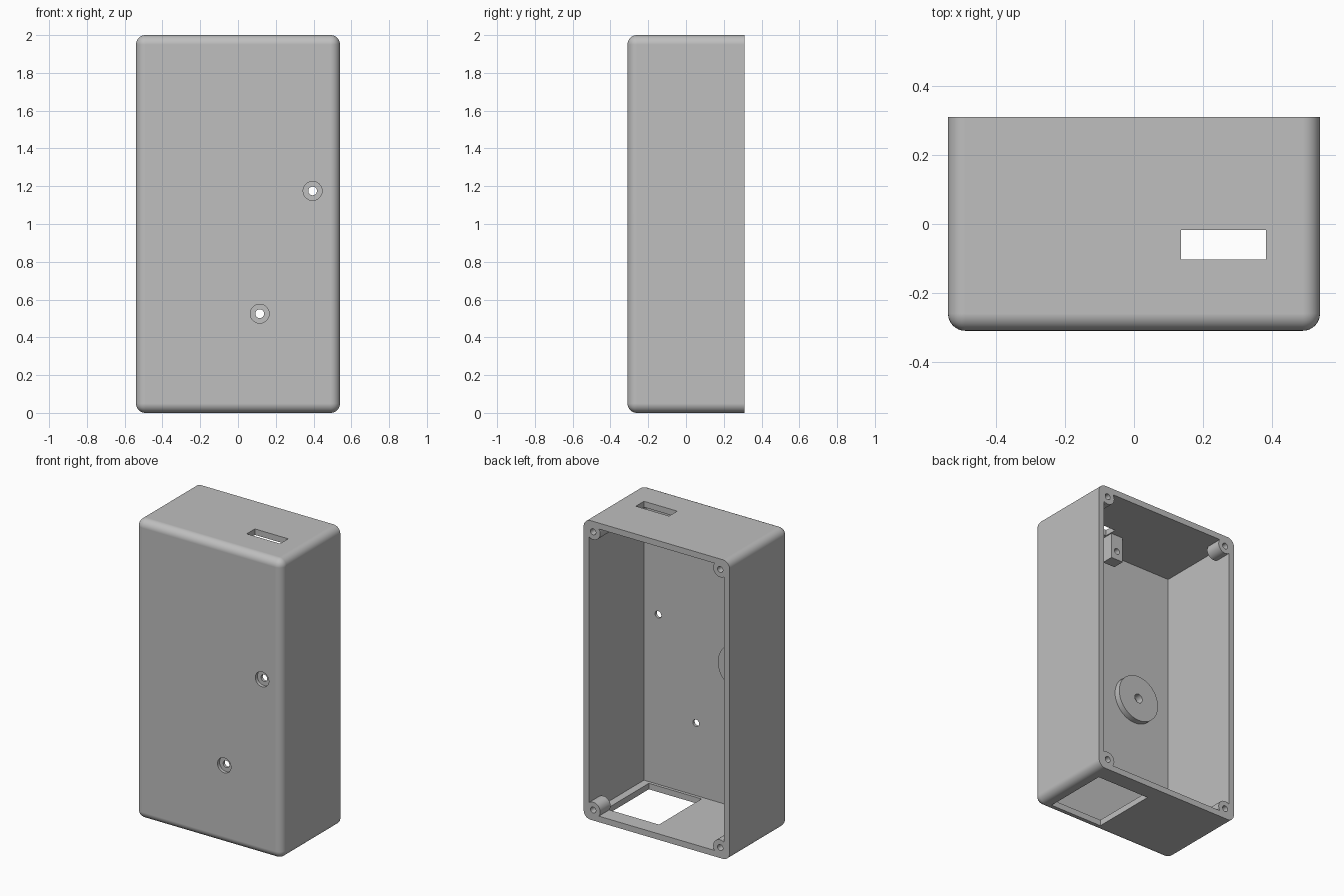
import bpy, bmesh, math
from mathutils import Matrix, Vector

if "Cube" in bpy.data.objects:
    bpy.data.objects.remove(bpy.data.objects["Cube"], do_unlink=True)

W, D, H = 0.54, 0.31, 2.0      # half width, half depth, height
WALL, ROUND = 0.04, 0.05

grey = bpy.data.materials.new("plain_grey")
grey.use_nodes = True
colour = (0.52, 0.52, 0.52, 1)
grey.diffuse_color = colour
grey.node_tree.nodes["Principled BSDF"].inputs["Base Color"].default_value = colour


def add_object(name, bm):
    mesh = bpy.data.meshes.new(name)
    bmesh.ops.recalc_face_normals(bm, faces=bm.faces)
    bm.to_mesh(mesh)
    bm.free()
    mesh.materials.append(grey)
    obj = bpy.data.objects.new(name, mesh)
    bpy.context.collection.objects.link(obj)
    return obj


def box_mesh(x, y, z):
    """Box from (min, max) pairs."""
    bm = bmesh.new()
    size = Vector((x[1] - x[0], y[1] - y[0], z[1] - z[0]))
    centre = Vector((sum(x), sum(y), sum(z))) / 2
    bmesh.ops.create_cube(bm, size=1, matrix=Matrix.Translation(centre) @ Matrix.Diagonal(size).to_4x4())
    return bm


def box(name, x, y, z):
    return add_object(name, box_mesh(x, y, z))


def rod(name, x, z, radius, y):
    """Cylinder running front to back."""
    bm = bmesh.new()
    place = Matrix.Translation((x, sum(y) / 2, z)) @ Matrix.Rotation(math.pi / 2, 4, "X")
    bmesh.ops.create_cone(bm, cap_ends=True, segments=48, radius1=radius, radius2=radius,
                          depth=y[1] - y[0], matrix=place)
    return add_object(name, bm)


def cut(target, cutters):
    """Subtract each cutter from the target, then remove it."""
    bpy.context.view_layer.objects.active = target
    for cutter in cutters:
        cutter.hide_render = True
        mod = target.modifiers.new("cut", "BOOLEAN")
        mod.operation, mod.solver, mod.object = "DIFFERENCE", "EXACT", cutter
        bpy.ops.object.modifier_apply(modifier=mod.name)
        bpy.data.objects.remove(cutter, do_unlink=True)


# Outer block, rounded everywhere except around the open back
bm = box_mesh((-W, W), (-D, D), (0, H))
edges = [e for e in bm.edges if not all(v.co.y > 0 for v in e.verts)]
bmesh.ops.bevel(bm, geom=edges, offset=ROUND, segments=8, profile=0.5, affect="EDGES")
case = add_object("enclosure_case", bm)

# Cavity, with the inner bosses and tabs left standing
cavity = box("cavity", (-W + WALL, W - WALL), (-D + WALL, D + 0.1), (WALL, H - WALL))
corners = [(sx * (W - 0.07), z) for sx in (-1, 1) for z in (0.07, H - 0.07)]
tabs = [0.26 - 0.175, 0.26 + 0.175]
inner = [rod("corner_boss", x, z, 0.052, (D - 0.11, D + 0.2)) for x, z in corners]
inner.append(rod("round_boss", -0.23, 1.0, 0.155, (-D - 0.05, -0.23)))
inner += [box("slot_tab", (x - 0.045, x + 0.045), (-0.14, -0.06), (1.79, H + 0.1)) for x in tabs]
cut(cavity, inner)

# Screw holes in bosses and tabs
holes = [rod("corner_screw_hole", x, z, 0.02, (D - 0.09, D + 0.1)) for x, z in corners]
holes.append(rod("round_boss_hole", -0.23, 1.0, 0.03, (-0.28, -0.15)))
holes += [rod("tab_hole", x, 1.85, 0.02, (-0.2, 0)) for x in tabs]

# Countersunk holes through the front
for x, z in ((0.395, 1.175), (0.115, 0.525)):
    holes.append(rod("front_hole", x, z, 0.023, (-D - 0.1, -0.2)))
    holes.append(rod("front_counterbore", x, z, 0.05, (-D - 0.1, -D + 0.022)))

# Slot in the top and window in the bottom
holes.append(box("top_slot", (0.137, 0.383), (-0.103, -0.017), (H - 0.1, H + 0.1)))
holes.append(box("bottom_window", (0.06, 0.45), (-0.25, 0.2), (-0.1, 0.1)))
cut(case, [cavity] + holes)

# Smooth the rounded edges, keep flat faces flat
bpy.ops.object.select_all(action="DESELECT")
case.select_set(True)
bpy.context.view_layer.objects.active = case
bpy.ops.object.shade_smooth_by_angle(angle=math.radians(30))
normals = case.modifiers.new("flat_walls", "WEIGHTED_NORMAL")
normals.keep_sharp = True
